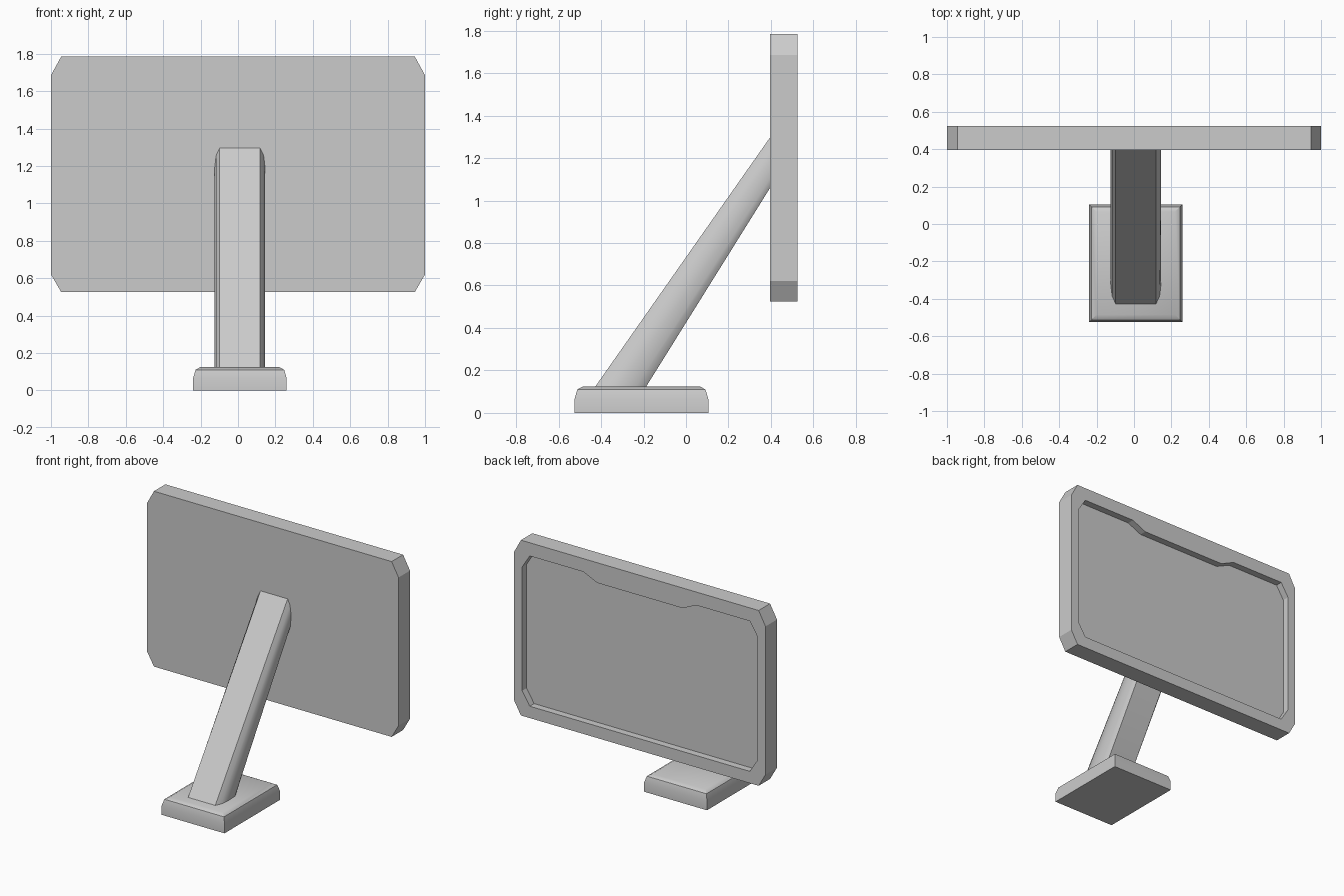
import bpy, bmesh, math

if "Cube" in bpy.data.objects:
    bpy.data.objects.remove(bpy.data.objects["Cube"])


def loft(name, rings, smooth=False):
    """Skin a list of equal-length point rings and cap both ends."""
    bm = bmesh.new()
    loops = [[bm.verts.new(p) for p in ring] for ring in rings]
    n = len(loops[0])
    for a, b in zip(loops, loops[1:]):
        for i in range(n):
            j = (i + 1) % n
            bm.faces.new((a[i], a[j], b[j], b[i]))
    bm.faces.new(loops[0])
    bm.faces.new(loops[-1])
    bmesh.ops.recalc_face_normals(bm, faces=bm.faces)
    mesh = bpy.data.meshes.new(name)
    bm.to_mesh(mesh)
    bm.free()
    obj = bpy.data.objects.new(name, mesh)
    bpy.context.collection.objects.link(obj)
    if smooth:
        bpy.ops.object.select_all(action='DESELECT')
        obj.select_set(True)
        bpy.context.view_layer.objects.active = obj
        bpy.ops.object.shade_smooth_by_angle(angle=math.radians(32))
    return obj


def mirrored(half):
    """Close a right-hand half profile by mirroring it across x = 0."""
    return half + [(-x, v) for x, v in reversed(half)]


# Screen: chamfered slab, raised rim, recessed display with a dip in the top edge
outer = mirrored([(0.34, 1.785), (0.45, 1.785), (0.945, 1.785),
                  (1.0, 1.685), (1.0, 0.62), (0.945, 0.525)])
inner = mirrored([(0.34, 1.64), (0.45, 1.69), (0.875, 1.69),
                  (0.935, 1.595), (0.935, 0.705), (0.875, 0.61)])
loft("screen", [[(x, y, z) for x, z in prof] for prof, y in
                ((outer, 0.395), (outer, 0.525), (inner, 0.525), (inner, 0.475))])

# Base: block with a softened top edge
CX = 0.01
base_rings = []
for z, inset in ((0, 0), (0.065, 0), (0.11, 0.013), (0.125, 0.04)):
    hx, y0, y1 = 0.25 - inset, -0.525 + inset, 0.105 - inset
    base_rings.append([(CX - hx, y0, z), (CX + hx, y0, z),
                       (CX + hx, y1, z), (CX - hx, y1, z)])
loft("base", base_rings, smooth=True)

# Stand arm: slanted, tapering bar; cut level at the base, upright at the screen
section = mirrored([(0.108, 0.0), (0.127, 0.17), (0.135, 0.45), (0.131, 0.8), (0.108, 1.0)])
foot = [(CX + x, -0.43 + 0.24 * t, 0.12) for x, t in section]
head = [(CX + x, 0.4, 1.303 - 0.237 * t) for x, t in section]
loft("stand_arm", [foot, head], smooth=True)
